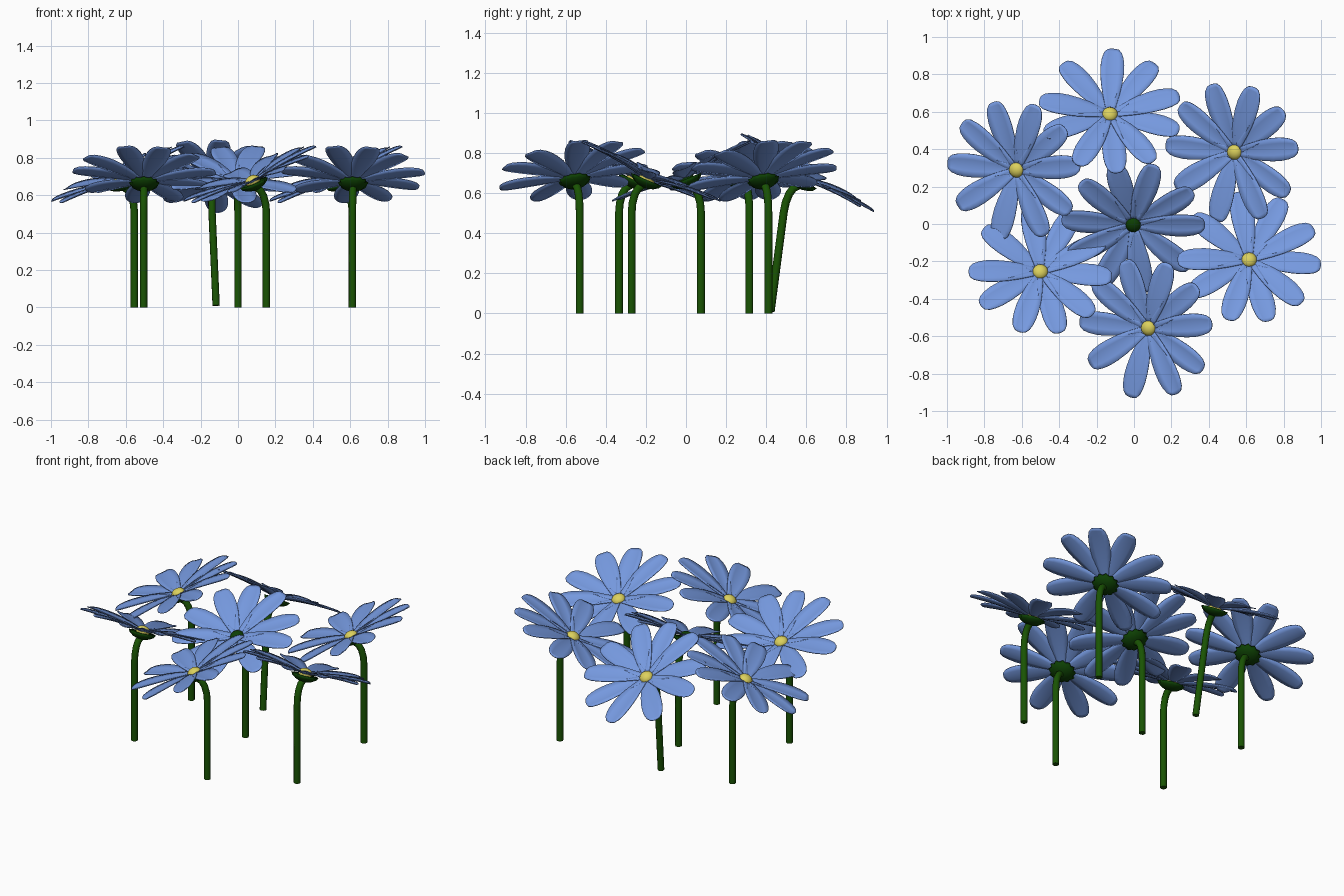
import bpy, bmesh, math
from mathutils import Matrix, Vector

if "Cube" in bpy.data.objects:
    bpy.data.objects.remove(bpy.data.objects["Cube"])


def material(name, rgb):
    m = bpy.data.materials.new(name)
    m.diffuse_color = (*rgb, 1)
    m.use_nodes = True
    m.node_tree.nodes["Principled BSDF"].inputs["Base Color"].default_value = m.diffuse_color
    return m


BLUE = material("petal blue", (0.18, 0.32, 0.74))
YELLOW = material("centre yellow", (0.72, 0.64, 0.11))
GREEN = material("stem green", (0.010, 0.088, 0.001))
DARK = material("calyx green", (0.004, 0.05, 0.001))

# flower head sits at the stem tip, tilted towards local +y
HEAD = Matrix.Translation((0, 0.075, 0.668)) @ Matrix.Rotation(math.radians(-23.5), 4, 'X')


def finish(bm, name, mat):
    bmesh.ops.recalc_face_normals(bm, faces=bm.faces)
    for f in bm.faces:
        f.smooth = True
    me = bpy.data.meshes.new(name)
    bm.to_mesh(me)
    bm.free()
    me.materials.append(mat)
    return me


# petals: ten gently cupped blades with blunt, slightly rounded tips
ROWS = [(0.015, 0.018), (0.06, 0.030), (0.12, 0.045), (0.18, 0.056), (0.24, 0.062),
        (0.29, 0.062), (0.33, 0.057), (0.364, 0.047), (0.385, 0.030)]
ANGLES = [-94, -61, -25, 11, 55, 96, 127, 166, 198, 229]


def petals_mesh():
    bm = bmesh.new()
    for k, ang in enumerate(ANGLES):
        turn = HEAD @ Matrix.Rotation(math.radians(ang), 4, 'Z')
        grid = []
        for r, w in ROWS:
            row = []
            for s in (-1, -0.5, 0, 0.5, 1):
                z = 0.004 + 0.2 * r - 0.24 * r * r + 0.009 * s * s * w / 0.06 + 0.003 * (k % 2)
                # local +y is the tilt direction that angles are measured from
                row.append(bm.verts.new(turn @ Vector((-w * s, r - 0.007 * s * s, z))))
            grid.append(row)
        for a, b in zip(grid, grid[1:]):
            for i in range(4):
                bm.faces.new((a[i], a[i + 1], b[i + 1], b[i]))
    bmesh.ops.recalc_face_normals(bm, faces=bm.faces)
    bmesh.ops.solidify(bm, geom=bm.faces[:], thickness=0.005)
    return finish(bm, "petals", BLUE)


# calyx: shallow cup with a scalloped rim under the petals
def calyx_mesh():
    bm = bmesh.new()
    n, rings = 24, []
    for r, z, wave in [(0.03, -0.004, 0), (0.076, 0.0, 0.006), (0.07, -0.016, 0.004),
                       (0.05, -0.032, 0), (0.02, -0.042, 0)]:
        rings.append([bm.verts.new(HEAD @ Vector((
            (r + wave * (-1) ** i) * math.cos(2 * math.pi * i / n),
            (r + wave * (-1) ** i) * math.sin(2 * math.pi * i / n), z))) for i in range(n)])
    for a, b in zip(rings, rings[1:]):
        for i in range(n):
            bm.faces.new((a[i], a[(i + 1) % n], b[(i + 1) % n], b[i]))
    bm.faces.new(rings[0])
    bm.faces.new(rings[-1])
    return finish(bm, "calyx", DARK)


# centre button: flattened ball
def centre_mesh(name, mat):
    bm = bmesh.new()
    bmesh.ops.create_uvsphere(bm, u_segments=16, v_segments=10, radius=0.042,
                              matrix=HEAD @ Matrix.Translation((0, 0, 0.008)) @ Matrix.Diagonal((1, 1, 0.75, 1)))
    return finish(bm, name, mat)


# stem: round tube that bends over near the top
def stem_curve():
    cu = bpy.data.curves.new("stem", 'CURVE')
    cu.dimensions = '3D'
    cu.bevel_depth = 0.02
    cu.bevel_resolution = 3
    cu.use_fill_caps = True
    pts = [(0, 0), (0, 0.25), (0, 0.5), (0.004, 0.55), (0.016, 0.595), (0.034, 0.625), (0.062, 0.643)]
    sp = cu.splines.new('POLY')
    sp.points.add(len(pts) - 1)
    for p, (y, z) in zip(sp.points, pts):
        p.co = (0, y, z, 1)
    cu.materials.append(GREEN)
    return cu


petals, calyx, stem = petals_mesh(), calyx_mesh(), stem_curve()
yellow_centre = centre_mesh("centre", YELLOW)
green_centre = centre_mesh("green_centre", DARK)

# name, stem foot x, y, z, turn about z, lean about x, lean about y
FLOWERS = [
    ("back", -0.117, 0.422, 0.01, -13, -7.5, -2.5),
    ("back_right", 0.612, 0.411, 0, 110, 0, 0),
    ("back_left", -0.554, 0.316, 0, 110, 0, 0),
    ("middle", 0.0, 0.075, 0, 177, 0, 0),
    ("front_left", -0.505, -0.334, 0, -3, 0, 0),
    ("front_right", 0.612, -0.271, 0, -3, 0, 0),
    ("front", 0.152, -0.53, 0, 110, 0, 0),
]
for name, x, y, z, turn, lx, ly in FLOWERS:
    place = (Matrix.Translation((x, y, z))
             @ Matrix.Rotation(math.radians(ly), 4, 'Y')
             @ Matrix.Rotation(math.radians(lx), 4, 'X')
             @ Matrix.Rotation(math.radians(turn), 4, 'Z'))
    centre = green_centre if name == "middle" else yellow_centre
    for part, data in (("petals", petals), ("calyx", calyx), ("centre", centre), ("stem", stem)):
        ob = bpy.data.objects.new(f"{name}_{part}", data)
        bpy.context.collection.objects.link(ob)
        ob.matrix_world = place
